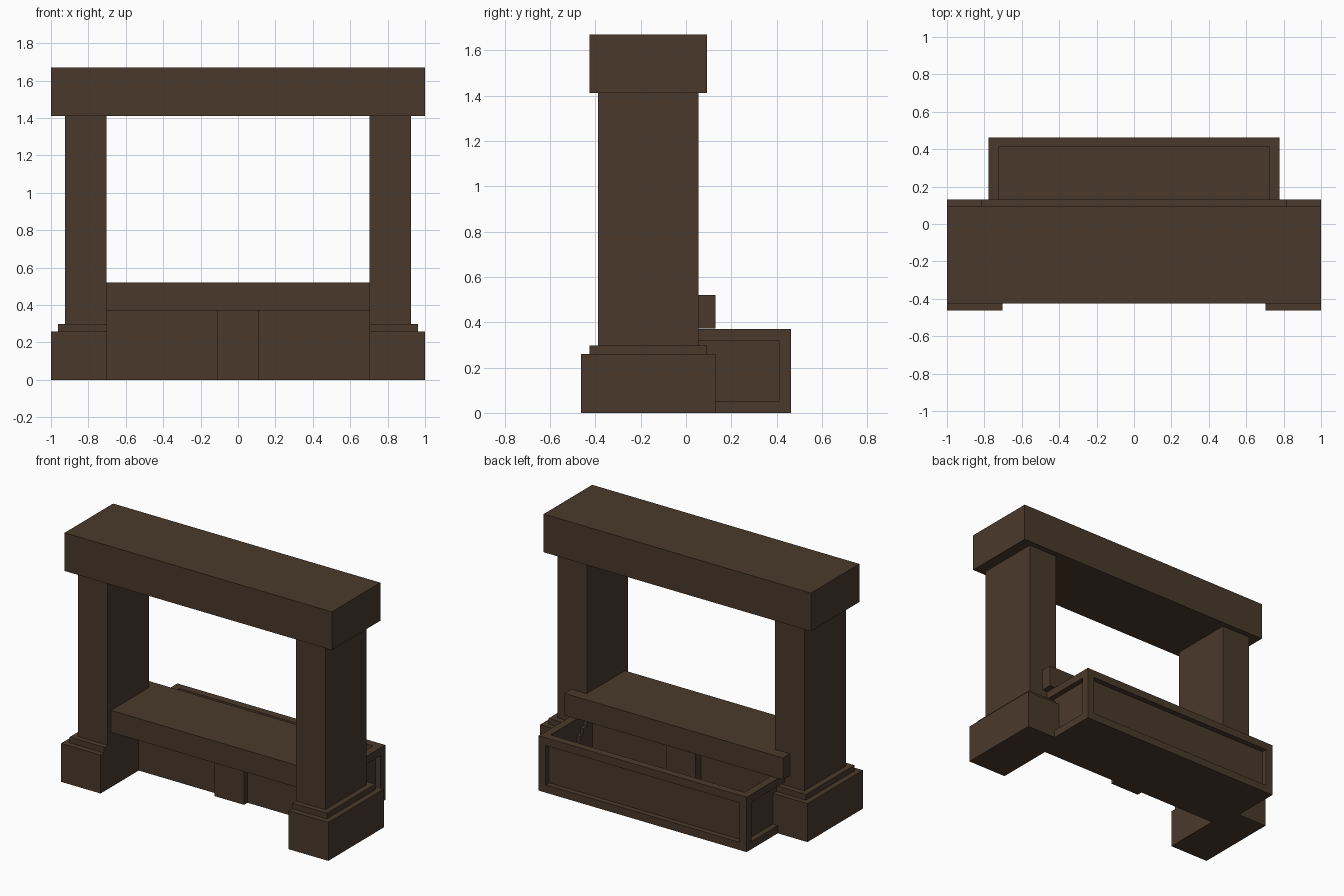
import bpy, bmesh
from mathutils import Vector

if "Cube" in bpy.data.objects:
    bpy.data.objects.remove(bpy.data.objects["Cube"])

wood = bpy.data.materials.new("dark brown wood")
wood.diffuse_color = (0.0685, 0.0409, 0.0242, 1)
wood.use_nodes = True
wood.node_tree.nodes["Principled BSDF"].inputs["Base Color"].default_value = wood.diffuse_color


def add_box(bm, lo, hi):
    """Axis-aligned box between two corners."""
    geo = bmesh.ops.create_cube(bm, size=1)
    for v in geo["verts"]:
        v.co = Vector([a + (c + 0.5) * (b - a) for a, b, c in zip(lo, hi, v.co)])


def finish(name, bm):
    bmesh.ops.recalc_face_normals(bm, faces=bm.faces)
    mesh = bpy.data.meshes.new(name)
    bm.to_mesh(mesh)
    bm.free()
    mesh.materials.append(wood)
    obj = bpy.data.objects.new(name, mesh)
    bpy.context.collection.objects.link(obj)
    return obj


def box(name, lo, hi):
    bm = bmesh.new()
    add_box(bm, lo, hi)
    return finish(name, bm)


# Top beam
box("top_beam", (-1, -0.425, 1.412), (1, 0.093, 1.67))

# Pillars with stepped bases, one set per side
for side, s in (("left", -1), ("right", 1)):
    for part, outer, y0, y1, z0, z1 in (
        ("base", 1.0, -0.463, 0.13, 0, 0.26),
        ("base_step", 0.963, -0.425, 0.093, 0.26, 0.298),
        ("pillar", 0.925, -0.388, 0.055, 0.298, 1.412),
    ):
        xs = sorted((s * 0.704, s * outer))
        box(f"{side}_{part}", (xs[0], y0, z0), (xs[1], y1, z1))

# Thick shelf with a wider lip along its back
box("shelf", (-0.704, -0.352, 0.372), (0.704, 0.055, 0.52))
box("shelf_lip", (-0.817, 0.055, 0.372), (0.817, 0.13, 0.52))

# Open trough with walls of even thickness and recessed outer panels
WALL, RECESS = 0.074, 0.037
bm = bmesh.new()
add_box(bm, (-0.778, -0.056, 0), (0.778, 0.463, 0.371))
bmesh.ops.recalc_face_normals(bm, faces=bm.faces)
depths = []
for f in bm.faces:
    n = f.normal
    if n.z > 0.5:
        depths.append((f, 0.371 - WALL))   # hollow interior
    elif n.y > 0.5 or abs(n.x) > 0.5:
        depths.append((f, RECESS))         # back and side panels
for f, depth in depths:
    inward = -f.normal.copy()
    bmesh.ops.inset_individual(bm, faces=[f], thickness=WALL)
    new = bmesh.ops.extrude_face_region(bm, geom=[f])["geom"]
    bmesh.ops.translate(bm, vec=inward * depth,
                        verts=[g for g in new if isinstance(g, bmesh.types.BMVert)])
    if f.is_valid:
        bmesh.ops.delete(bm, geom=[f], context="FACES_ONLY")
finish("trough", bm)

# Centre post standing proud of both faces of the trough's front wall
box("centre_post", (-0.11, -0.093, 0), (0.11, 0.055, 0.372))
